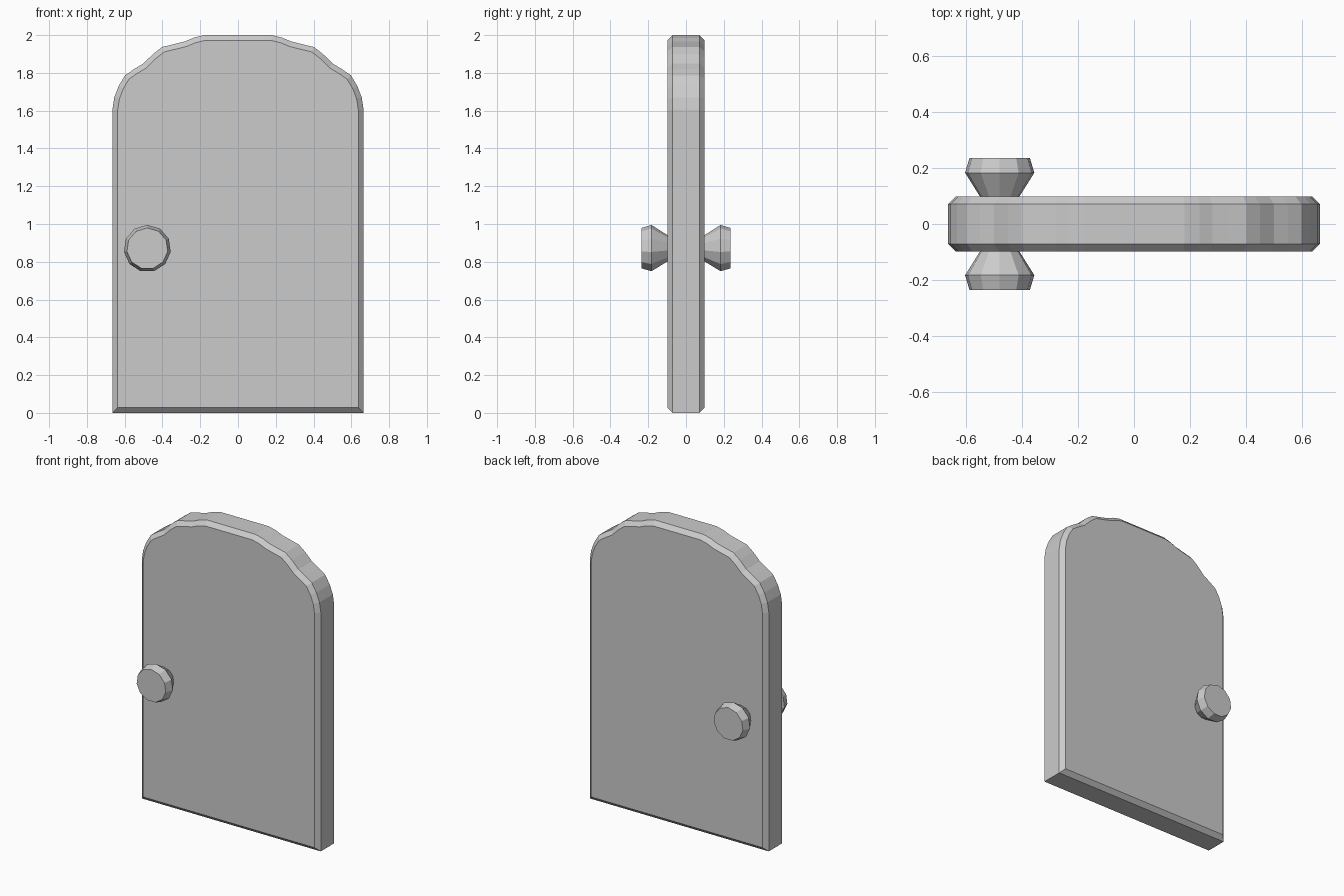
import bpy, bmesh, math
from mathutils import Vector

if "Cube" in bpy.data.objects:
    bpy.data.objects.remove(bpy.data.objects["Cube"])

grey = bpy.data.materials.new("plain grey")
grey.diffuse_color = (0.6, 0.6, 0.6, 1)
grey.use_nodes = True
grey.node_tree.nodes["Principled BSDF"].inputs["Base Color"].default_value = grey.diffuse_color


def loft(name, rings):
    """Skin a list of equal-length rings and cap both ends."""
    bm = bmesh.new()
    loops = [[bm.verts.new(p) for p in ring] for ring in rings]
    n = len(loops[0])
    for a, b in zip(loops, loops[1:]):
        for i in range(n):
            j = (i + 1) % n
            bm.faces.new((a[i], a[j], b[j], b[i]))
    bm.faces.new(loops[0])
    bm.faces.new(loops[-1])
    bmesh.ops.recalc_face_normals(bm, faces=bm.faces)
    mesh = bpy.data.meshes.new(name)
    bm.to_mesh(mesh)
    bm.free()
    mesh.materials.append(grey)
    obj = bpy.data.objects.new(name, mesh)
    bpy.context.collection.objects.link(obj)
    return obj


def inset(points, d):
    """Offset a counter-clockwise outline inward with mitred corners."""
    out = []
    for i, p in enumerate(points):
        e1 = (p - points[i - 1]).normalized()
        e2 = (points[(i + 1) % len(points)] - p).normalized()
        n1, n2 = Vector((-e1.y, e1.x)), Vector((-e2.y, e2.x))
        out.append(p + (n1 + n2) * d / (1 + n1.dot(n2)))
    return out


# Door panel: arched, slightly scalloped outline with chamfered edges
half = [(0.665, 0), (0.665, 1.605), (0.655, 1.67), (0.632, 1.73), (0.598, 1.787),
        (0.55, 1.82), (0.50, 1.85), (0.45, 1.90), (0.402, 1.937), (0.34, 1.952),
        (0.28, 1.967), (0.235, 1.986), (0.18, 2.0)]
outer = [Vector(p) for p in half] + [Vector((-x, z)) for x, z in reversed(half)]
inner = inset(outer, 0.028)
loft("door_panel", [[(p.x, y, p.y) for p in outline] for outline, y in
                    ((inner, -0.098), (outer, -0.071), (outer, 0.071), (inner, 0.098))])

# Knobs: flared eleven-sided handles on both faces
SIDES = 11
for side, name in ((-1, "front_knob"), (1, "back_knob")):
    rings = []
    for r, y in ((0.066, 0.09), (0.125, 0.183), (0.109, 0.236)):
        angles = [2 * math.pi * i / SIDES for i in range(SIDES)]
        rings.append([(-0.48 + r * math.sin(a), side * y, 0.87 + r * math.cos(a))
                      for a in angles])
    loft(name, rings)
